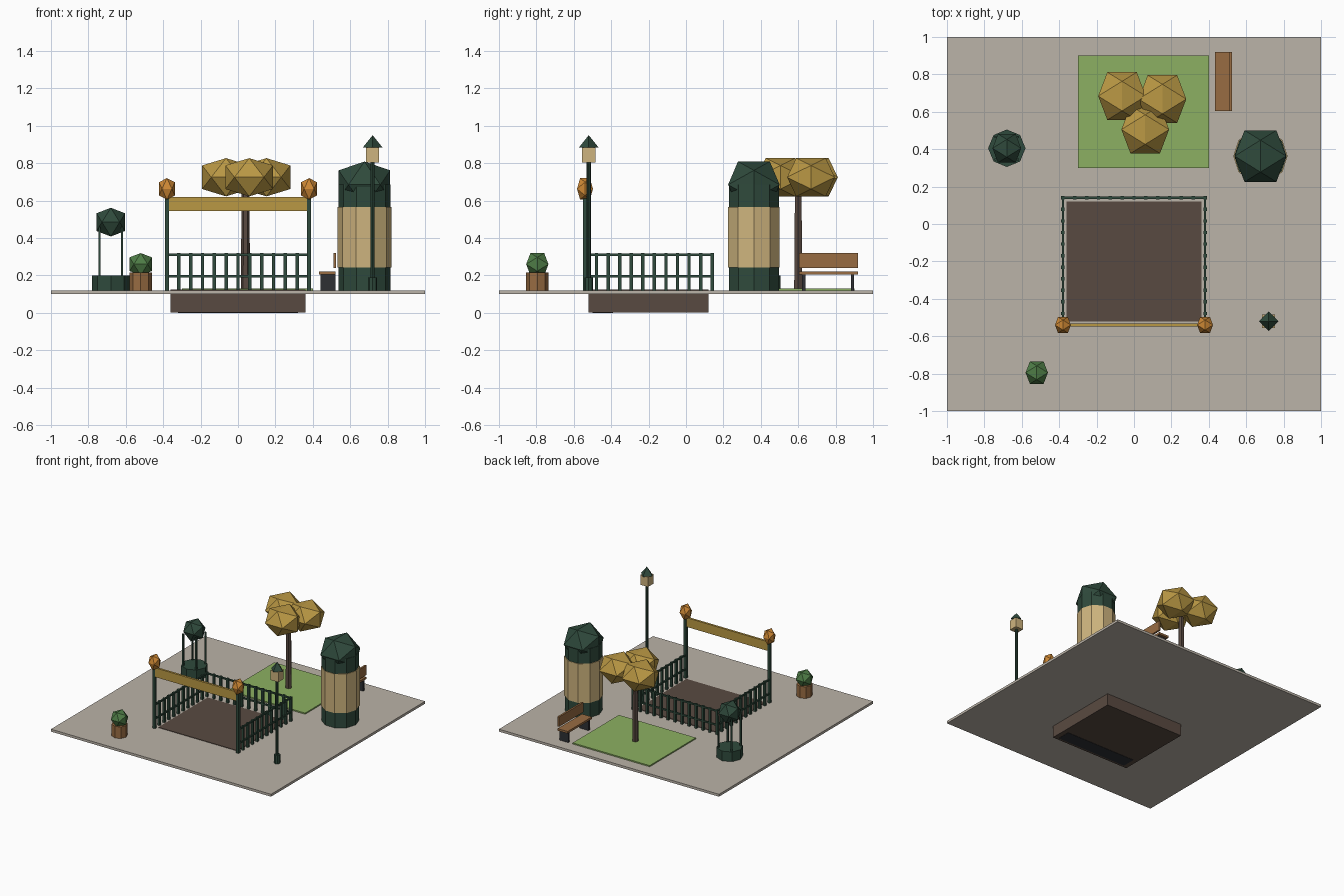
import bpy, bmesh, math
from mathutils import Matrix

if "Cube" in bpy.data.objects:
    bpy.data.objects.remove(bpy.data.objects["Cube"])


def material(name, r, g, b):
    lin = lambda c: c / 12.92 if c <= 0.04045 else ((c + 0.055) / 1.055) ** 2.4
    m = bpy.data.materials.new(name)
    m.diffuse_color = (lin(r / 255), lin(g / 255), lin(b / 255), 1)
    m.use_nodes = True
    m.node_tree.nodes["Principled BSDF"].inputs["Base Color"].default_value = m.diffuse_color
    return m


STONE = material("paving stone", 187, 179, 168)
GREEN = material("dark green", 47, 74, 60)
CREAM = material("cream", 206, 180, 126)
GOLD = material("gold", 186, 152, 68)
ORANGE = material("amber", 206, 136, 52)
BUSH = material("leaf green", 78, 124, 70)
WOOD = material("wood", 152, 108, 66)
CHARCOAL = material("charcoal", 46, 48, 52)
EARTH = material("dark brown", 89, 74, 65)
LAWN = material("lawn green", 140, 176, 98)


def finish(name, bm, mat):
    bmesh.ops.recalc_face_normals(bm, faces=bm.faces)
    me = bpy.data.meshes.new(name)
    bm.to_mesh(me)
    bm.free()
    me.materials.append(mat)
    ob = bpy.data.objects.new(name, me)
    bpy.context.collection.objects.link(ob)
    return ob


def add_box(bm, x0, x1, y0, y1, z0, z1):
    mid = ((x0 + x1) / 2, (y0 + y1) / 2, (z0 + z1) / 2)
    m = Matrix.Translation(mid) @ Matrix.Diagonal((x1 - x0, y1 - y0, z1 - z0, 1))
    bmesh.ops.create_cube(bm, size=1, matrix=m)


def box(name, mat, *bounds):
    bm = bmesh.new()
    add_box(bm, *bounds)
    return finish(name, bm, mat)


def prism(name, mat, x, y, z0, z1, r0, sides, r1=None):
    """Upright prism or cone with one corner pointing along +x."""
    r1 = r0 if r1 is None else r1
    bm = bmesh.new()
    rings = []
    for r, z in ((r0, z0), (r1, z1)):
        n = sides if r > 0 else 1
        rings.append([bm.verts.new((x + r * math.cos(math.tau * i / sides),
                                    y + r * math.sin(math.tau * i / sides), z))
                      for i in range(n)])
    bm.faces.new(rings[0])
    if r1 > 0:
        bm.faces.new(rings[1])
    for i in range(sides):
        j = (i + 1) % sides
        a, b = rings[0][i], rings[0][j]
        if r1 > 0:
            bm.faces.new((a, b, rings[1][j], rings[1][i]))
        else:
            bm.faces.new((a, b, rings[1][0]))
    return finish(name, bm, mat)


def blob(name, mat, x, y, z, r, zscale=1.0):
    """Twenty-sided ball with its top edge running along y."""
    bm = bmesh.new()
    s = r / math.sqrt(1 + ((1 + 5 ** 0.5) / 2) ** 2)
    p = s * (1 + 5 ** 0.5) / 2
    for a in (-1, 1):
        for b in (-1, 1):
            for c in ((0, a * s, b * p), (a * p, 0, b * s), (a * s, b * p, 0)):
                bm.verts.new((x + c[0], y + c[1], z + c[2] * zscale))
    bmesh.ops.convex_hull(bm, input=bm.verts)
    return finish(name, bm, mat)


# Ground slab, lawn and sunken pit
box("ground_slab", STONE, -1, 1, -1, 1, 0.10, 0.12)
box("lawn", LAWN, -0.3, 0.4, 0.3, 0.9, 0.12, 0.13)
box("pit", EARTH, -0.36, 0.36, -0.52, 0.12, 0.002, 0.124)
box("pit_portal", CHARCOAL, -0.32, 0.32, -0.50, -0.39, 0, 0.006)

# Railing on three sides
bm = bmesh.new()
spots = [(-0.38 + 0.76 * i / 12, 0.14) for i in range(13)]
spots += [(sx * 0.38, -0.54 + 0.68 * i / 11) for sx in (-1, 1) for i in range(1, 11)]
for px, py in spots:
    add_box(bm, px - 0.009, px + 0.009, py - 0.009, py + 0.009, 0.12, 0.32)
for z in (0.195, 0.31):
    add_box(bm, -0.38, 0.38, 0.134, 0.146, z - 0.006, z + 0.006)
    for sx in (-0.38, 0.38):
        add_box(bm, sx - 0.006, sx + 0.006, -0.54, 0.14, z - 0.006, z + 0.006)
finish("railing", bm, GREEN)

# Entrance gate: posts, sign board and globes
for side, sx in (("left", -0.38), ("right", 0.38)):
    box(side + "_gate_post", GREEN, sx - 0.011, sx + 0.011, -0.551, -0.529, 0.12, 0.63)
    blob(side + "_gate_globe", ORANGE, sx, -0.54, 0.663, 0.05, 1.35)
box("sign_board", GOLD, -0.38, 0.38, -0.549, -0.531, 0.545, 0.62)

# Tree
prism("tree_trunk", EARTH, 0.04, 0.6, 0.12, 0.70, 0.025, 6, 0.02)
for i, (cx, cy) in enumerate(((-0.064, 0.684), (0.152, 0.668), (0.06, 0.505))):
    blob("tree_crown_%d" % (i + 1), GOLD, cx, cy, 0.725, 0.15, 0.8)

# Advertising column
kx, ky = 0.676, 0.363
prism("column_base", GREEN, kx, ky, 0.11, 0.243, 0.14, 10)
prism("column_body", CREAM, kx, ky, 0.243, 0.565, 0.145, 10)
prism("column_collar", GREEN, kx, ky, 0.565, 0.685, 0.14, 10)
blob("column_dome", GREEN, kx, ky, 0.685, 0.162, 0.9)

# Street lamp
lx, ly = 0.72, -0.52
prism("lamp_foot", GREEN, lx, ly, 0.11, 0.19, 0.024, 8)
prism("lamp_pole", GREEN, lx, ly, 0.19, 0.81, 0.011, 8)
box("lamp_lantern", CREAM, lx - 0.035, lx + 0.035, ly - 0.035, ly + 0.035, 0.805, 0.885)
prism("lamp_roof", GREEN, lx, ly, 0.885, 0.95, 0.052, 4, 0)

# Fountain with four posts carrying a ball
fx, fy = -0.68, 0.405
prism("fountain_base", GREEN, fx, fy, 0.11, 0.2, 0.1, 8)
bm = bmesh.new()
for dx in (-0.06, 0.06):
    for dy in (-0.06, 0.06):
        px, py = fx + dx, fy + dy
        add_box(bm, px - 0.006, px + 0.006, py - 0.006, py + 0.006, 0.2, 0.46)
finish("fountain_posts", bm, GREEN)
blob("fountain_ball", GREEN, fx, fy, 0.485, 0.09)

# Potted bush
prism("plant_pot", WOOD, -0.52, -0.795, 0.11, 0.215, 0.06, 8)
blob("potted_bush", BUSH, -0.52, -0.795, 0.26, 0.07)

# Bench
box("bench_seat", WOOD, 0.432, 0.522, 0.605, 0.92, 0.205, 0.222)
box("bench_back", WOOD, 0.51, 0.525, 0.605, 0.92, 0.24, 0.32)
for side, y in (("front", 0.63), ("rear", 0.89)):
    box(side + "_bench_leg", CHARCOAL, 0.44, 0.52, y - 0.009, y + 0.009, 0.12, 0.205)
